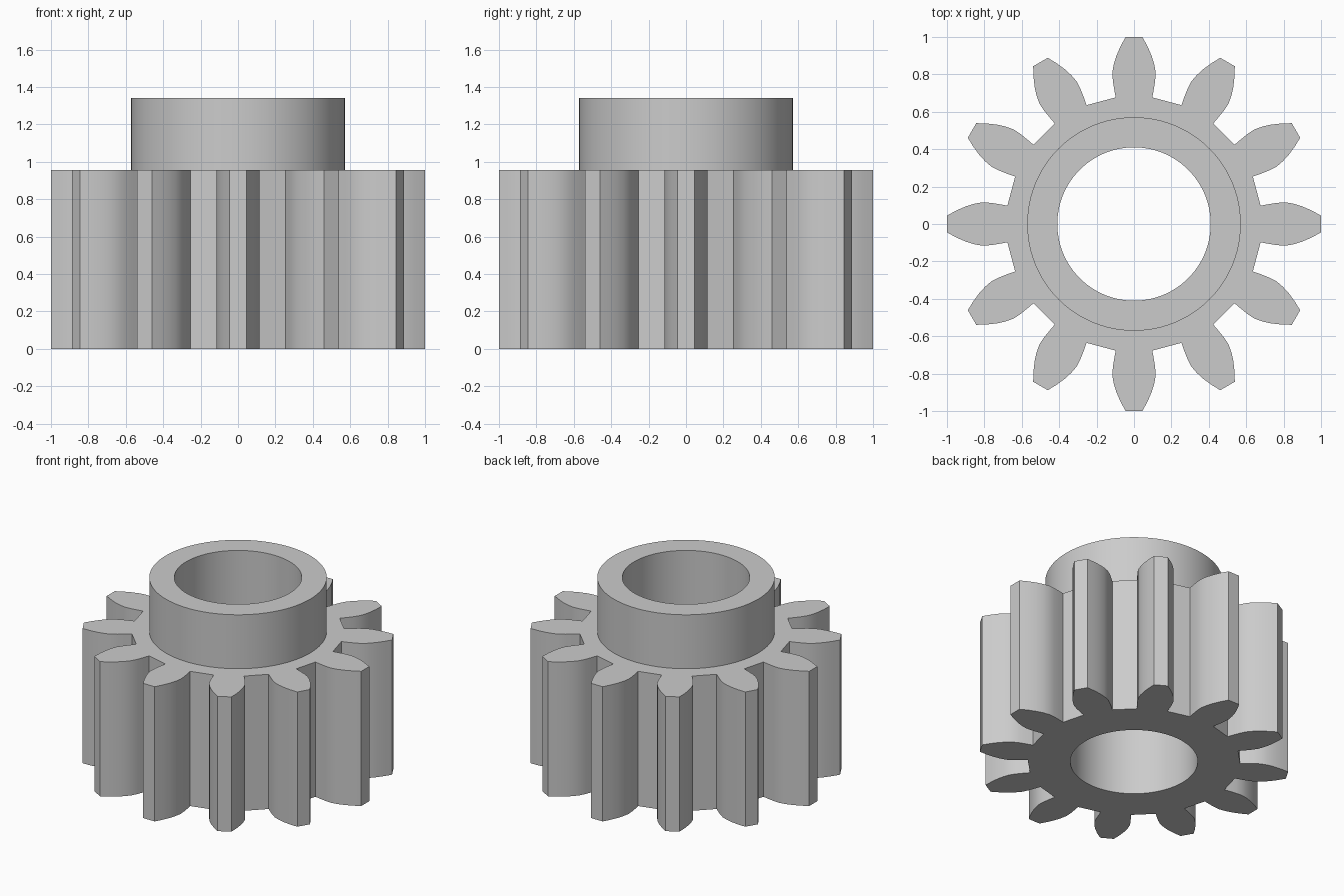
import bpy, bmesh
from math import cos, sin, tau

cube = bpy.data.objects.get("Cube")
if cube:
    bpy.data.objects.remove(cube)

TEETH, SEGMENTS = 12, 96
GEAR_TOP, HUB_TOP = 0.957, 1.34
HUB_RADIUS, BORE_RADIUS = 0.571, 0.41

# Half of one tooth: (distance from axis, half width), root to tip
FLANK = [(0.677, 0.098), (0.72, 0.106), (0.765, 0.113), (0.81, 0.116),
         (0.855, 0.108), (0.9, 0.094), (0.95, 0.072), (1.0, 0.045)]


def gear_outline():
    tooth = [(r, -w) for r, w in FLANK] + [(r, w) for r, w in reversed(FLANK)]
    points = []
    for i in range(TEETH):
        c, s = cos(tau * i / TEETH), sin(tau * i / TEETH)
        points += [(x * c - y * s, x * s + y * c) for x, y in tooth]
    return points


def circle(radius):
    return [(radius * cos(tau * i / SEGMENTS), radius * sin(tau * i / SEGMENTS))
            for i in range(SEGMENTS)]


bm = bmesh.new()


def loop(points, z):
    return [bm.verts.new((x, y, z)) for x, y in points]


def wall(a, b):
    for i in range(len(a)):
        bm.faces.new((a[i - 1], a[i], b[i], b[i - 1]))


def cap(outer, inner):
    edges = [bm.edges.get((ring[i - 1], ring[i]))
             for ring in (outer, inner) for i in range(len(ring))]
    bmesh.ops.triangle_fill(bm, edges=edges, use_beauty=True)


# Toothed body, raised hub and through bore in one closed shell
outline = gear_outline()
body_low, body_high = loop(outline, 0), loop(outline, GEAR_TOP)
hub_low, hub_high = (loop(circle(HUB_RADIUS), z) for z in (GEAR_TOP, HUB_TOP))
bore_low, bore_high = (loop(circle(BORE_RADIUS), z) for z in (0, HUB_TOP))
wall(body_low, body_high)
wall(hub_low, hub_high)
wall(hub_high, bore_high)
wall(bore_high, bore_low)
cap(body_high, hub_low)
cap(body_low, bore_low)
bmesh.ops.recalc_face_normals(bm, faces=bm.faces[:])

mesh = bpy.data.meshes.new("pinion_gear")
bm.to_mesh(mesh)
bm.free()
gear = bpy.data.objects.new("pinion_gear", mesh)
bpy.context.collection.objects.link(gear)

# Plain grey metal
grey = bpy.data.materials.new("plain_grey")
grey.use_nodes = True
colour = (0.6, 0.6, 0.6, 1)
grey.diffuse_color = colour
grey.node_tree.nodes["Principled BSDF"].inputs["Base Color"].default_value = colour
mesh.materials.append(grey)

# Smooth curved walls, crisp corners
bpy.ops.object.select_all(action="DESELECT")
gear.select_set(True)
bpy.context.view_layer.objects.active = gear
bpy.ops.object.shade_smooth_by_angle(angle=tau / 14)
